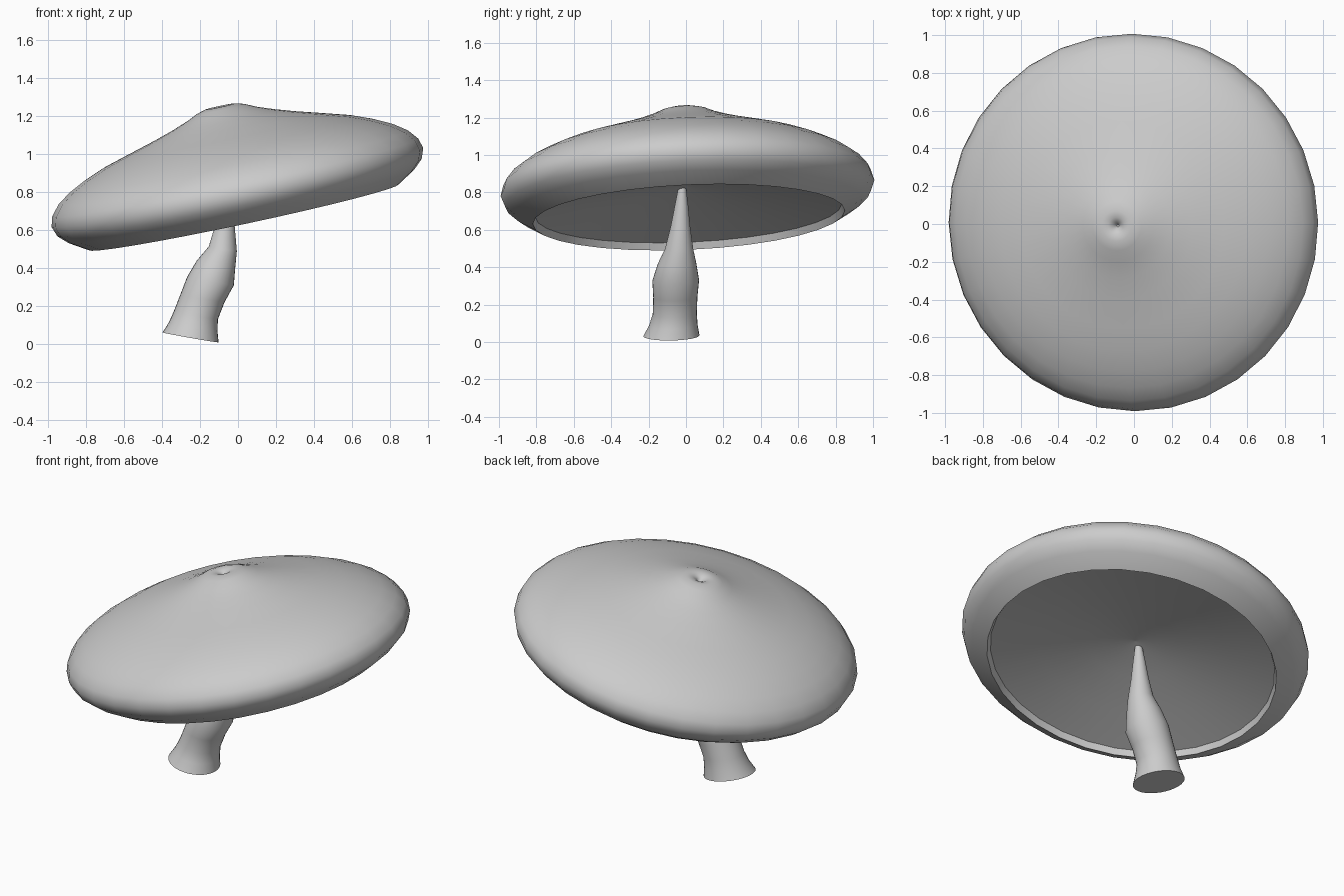
import bpy, bmesh
from math import sin, cos, pi, radians
from mathutils import Vector, Euler

if "Cube" in bpy.data.objects:
    bpy.data.objects.remove(bpy.data.objects["Cube"])

SIDES = 32


def loft(name, rings, close_start=True, close_end=True, angle=40):
    """Skin a list of point rings; optionally close the ends."""
    bm = bmesh.new()
    loops = [[bm.verts.new(p) for p in ring] for ring in rings]
    for a, b in zip(loops, loops[1:]):
        for i in range(SIDES):
            j = (i + 1) % SIDES
            bm.faces.new((a[i], a[j], b[j], b[i]))
    if close_start:
        bm.faces.new(loops[0])
    if close_end:
        bm.faces.new(loops[-1])
    bmesh.ops.recalc_face_normals(bm, faces=bm.faces)
    mesh = bpy.data.meshes.new(name)
    bm.to_mesh(mesh)
    bm.free()
    obj = bpy.data.objects.new(name, mesh)
    bpy.context.collection.objects.link(obj)
    bpy.ops.object.select_all(action='DESELECT')
    obj.select_set(True)
    bpy.context.view_layer.objects.active = obj
    bpy.ops.object.shade_smooth_by_angle(angle=radians(angle))
    return obj


def ring(center, radius, tilt):
    rot = Euler(tilt).to_matrix()
    return [Vector(center) + rot @ Vector((radius * cos(2 * pi * i / SIDES),
                                           radius * sin(2 * pi * i / SIDES), 0))
            for i in range(SIDES)]


# Cap: dimpled crown, rounded rim, short inner lip and shallow hollow underside
profile = [(.006, .555), (.02, .578), (.045, .592), (.08, .596), (.13, .582),
           (.19, .554), (.28, .521), (.39, .486), (.55, .44), (.67, .405),
           (.78, .362), (.87, .317), (.94, .268), (.985, .213), (1.0, .16),
           (.98, .105), (.93, .058), (.835, 0), (.82, .038),
           (.55, .09), (.28, .135), (.006, .17)]
cap = loft("cap", [ring((0, 0, z), r, (0, 0, 0)) for r, z in profile])
cap.location = (.03, .015, .667)
cap.rotation_euler = (radians(2.5), radians(-12), 0)

# Stem: leaning, bulging in the middle and tapering into the cap
stem_rings = [((-.25, -.078, .034), .15), ((-.236, -.068, .09), .13),
              ((-.222, -.06, .15), .118), ((-.187, -.057, .24), .118),
              ((-.145, -.055, .33), .125), ((-.116, -.048, .42), .103),
              ((-.08, -.037, .5), .075), ((-.068, -.03, .62), .052),
              ((-.058, -.024, .73), .036), ((-.05, -.02, .83), .02)]
loft("stem", [ring(c, r, (radians(1), radians(10), 0)) for c, r in stem_rings])
